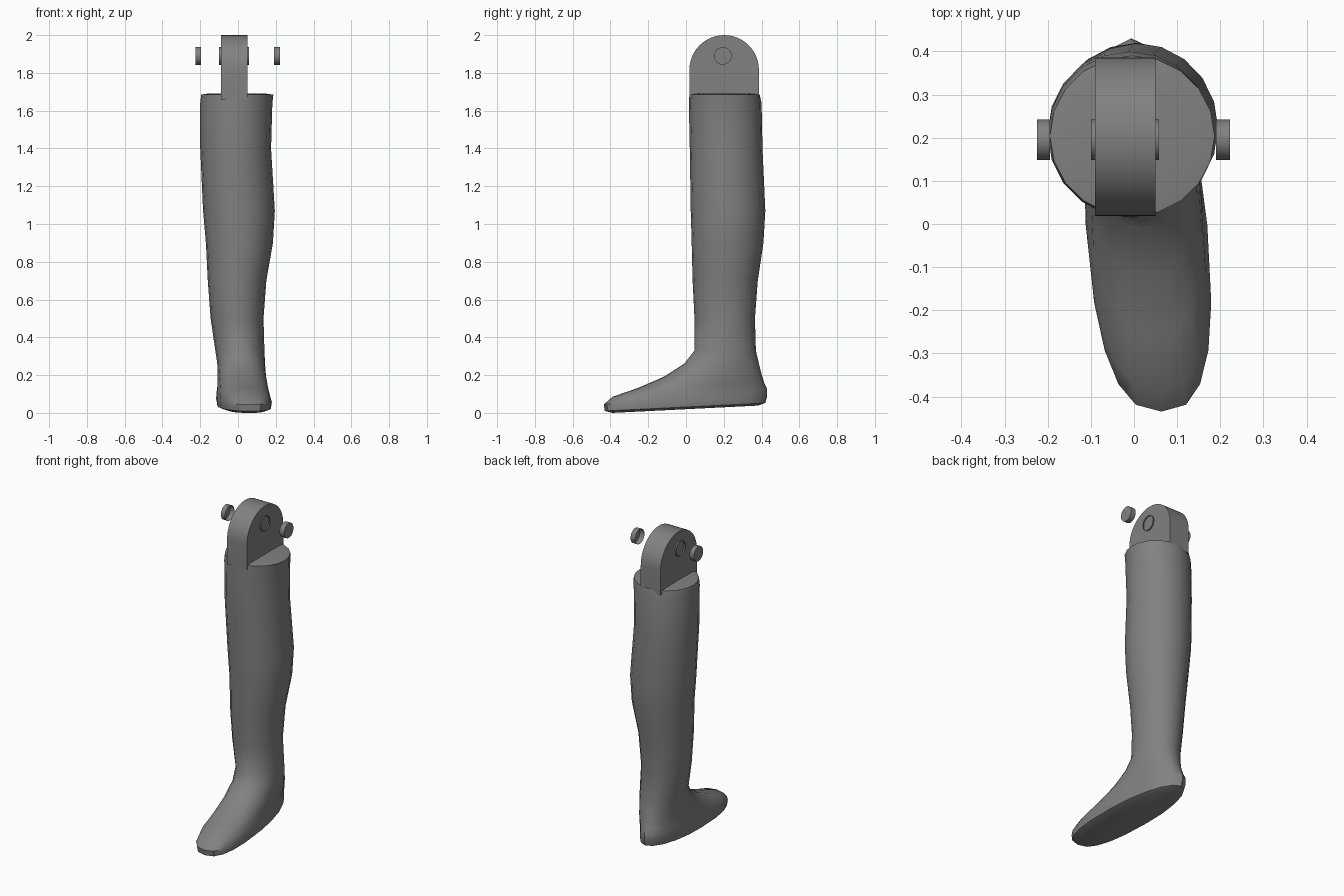
import bpy, bmesh, math
from math import sin, cos, pi, copysign

cube = bpy.data.objects.get("Cube")
if cube:
    bpy.data.objects.remove(cube)

# Single grey material
grey = bpy.data.materials.new("plain grey")
grey.use_nodes = True
colour = (0.22, 0.22, 0.22, 1)
grey.diffuse_color = colour
grey.node_tree.nodes["Principled BSDF"].inputs["Base Color"].default_value = colour


def finish(name, bm, angle=40):
    mesh = bpy.data.meshes.new(name)
    bm.to_mesh(mesh)
    bm.free()
    mesh.materials.append(grey)
    obj = bpy.data.objects.new(name, mesh)
    bpy.context.collection.objects.link(obj)
    bpy.ops.object.select_all(action='DESELECT')
    bpy.context.view_layer.objects.active = obj
    obj.select_set(True)
    bpy.ops.object.shade_smooth_by_angle(angle=math.radians(angle))
    return obj


def bridge(bm, lower, upper):
    n = len(lower)
    for i in range(n):
        j = (i + 1) % n
        bm.faces.new((lower[i], lower[j], upper[j], upper[i]))


# Leg and foot: lofted cross-sections (height, x range, y range)
SECTIONS = [
    (0, -.07, .13, -.39, .38),
    (.01, -.105, .165, -.43, .42),
    (.045, -.112, .17, -.435, .43),
    (.085, -.11, .16, -.39, .43),
    (.13, -.108, .155, -.26, .415),
    (.19, -.108, .148, -.12, .4),
    (.26, -.11, .143, -.01, .385),
    (.33, -.12, .14, .045, .37),
    (.5, -.145, .135, .045, .365),
    (.7, -.16, .15, .035, .38),
    (.9, -.17, .185, .03, .41),
    (1.07, -.185, .195, .025, .42),
    (1.4, -.2, .175, .02, .405),
    (1.64, -.2, .182, .015, .4),
    (1.685, -.195, .187, .018, .39),
    (1.69, -.16, .15, .05, .35),
]
SIDES = 20


def section(bm, z, x0, x1, y0, y1):
    foot = min(1, max(0, (.33 - z) / .25))
    cx, cy = (x0 + x1) / 2, (y0 + y1) / 2
    ring = []
    for i in range(SIDES):
        a = 2 * pi * i / SIDES
        c, s = cos(a), sin(a)
        power = 1 - .25 * foot if s < 0 else 1      # blunt toe, round heel
        u = copysign(abs(c) ** power, c)
        v = copysign(abs(s) ** power, s)
        y = cy + v * (y1 - y0) / 2
        x = cx + u * (x1 - x0) / 2 - .08 * foot * (y - cy)
        ring.append(bm.verts.new((x, y, z + .05 * foot * (y - y0))))
    return ring


bm = bmesh.new()
rings = [section(bm, *row) for row in SECTIONS]
for lower, upper in zip(rings, rings[1:]):
    bridge(bm, lower, upper)
bm.faces.new(rings[0][::-1])
bm.faces.new(rings[-1])
finish("leg_and_foot", bm)

# Knee tongue: rounded plate standing in the top of the leg
KNEE_Y, RADIUS = .202, .184
outline = [(KNEE_Y + RADIUS, 1.66)]
for i in range(25):
    a = pi * i / 24
    outline.append((KNEE_Y + RADIUS * cos(a), 1.816 + RADIUS * sin(a)))
outline.append((KNEE_Y - RADIUS, 1.66))
bm = bmesh.new()
left, right = [[bm.verts.new((x, y, z)) for y, z in outline] for x in (.05, -.09)]
bridge(bm, right, left)
bm.faces.new(left)
bm.faces.new(right[::-1])
bmesh.ops.recalc_face_normals(bm, faces=bm.faces)
finish("knee_tongue", bm)


# Pivot pin stubs: short tubes along x, optionally capped on the outer end
def pin(name, inner, outer, capped):
    bm = bmesh.new()
    a, b = [[bm.verts.new((x, .195 + .047 * cos(2 * pi * i / 24),
                           1.89 + .047 * sin(2 * pi * i / 24))) for i in range(24)]
            for x in (inner, outer)]
    bridge(bm, a, b)
    if capped:
        bm.faces.new(b)
    bmesh.ops.recalc_face_normals(bm, faces=bm.faces)
    if outer < inner and not capped or bm.faces[:][0].normal.dot(
            bm.faces[:][0].calc_center_median() - sum_centre(inner)) < 0:
        orient_outward(bm)
    finish(name, bm)


def sum_centre(x):
    from mathutils import Vector
    return Vector((x, .195, 1.89))


def orient_outward(bm):
    # Flip any face that points toward the pin axis
    bm.normal_update()
    face = bm.faces[:][0]
    if face.normal.dot(face.calc_center_median() - sum_centre(face.calc_center_median().x)) < 0:
        bmesh.ops.reverse_faces(bm, faces=bm.faces)


pin("left_pin_end", .19, .223, True)
pin("right_pin_end", -.195, -.225, True)
pin("left_tongue_pin", .045, .058, False)
pin("right_tongue_pin", -.085, -.1, False)
